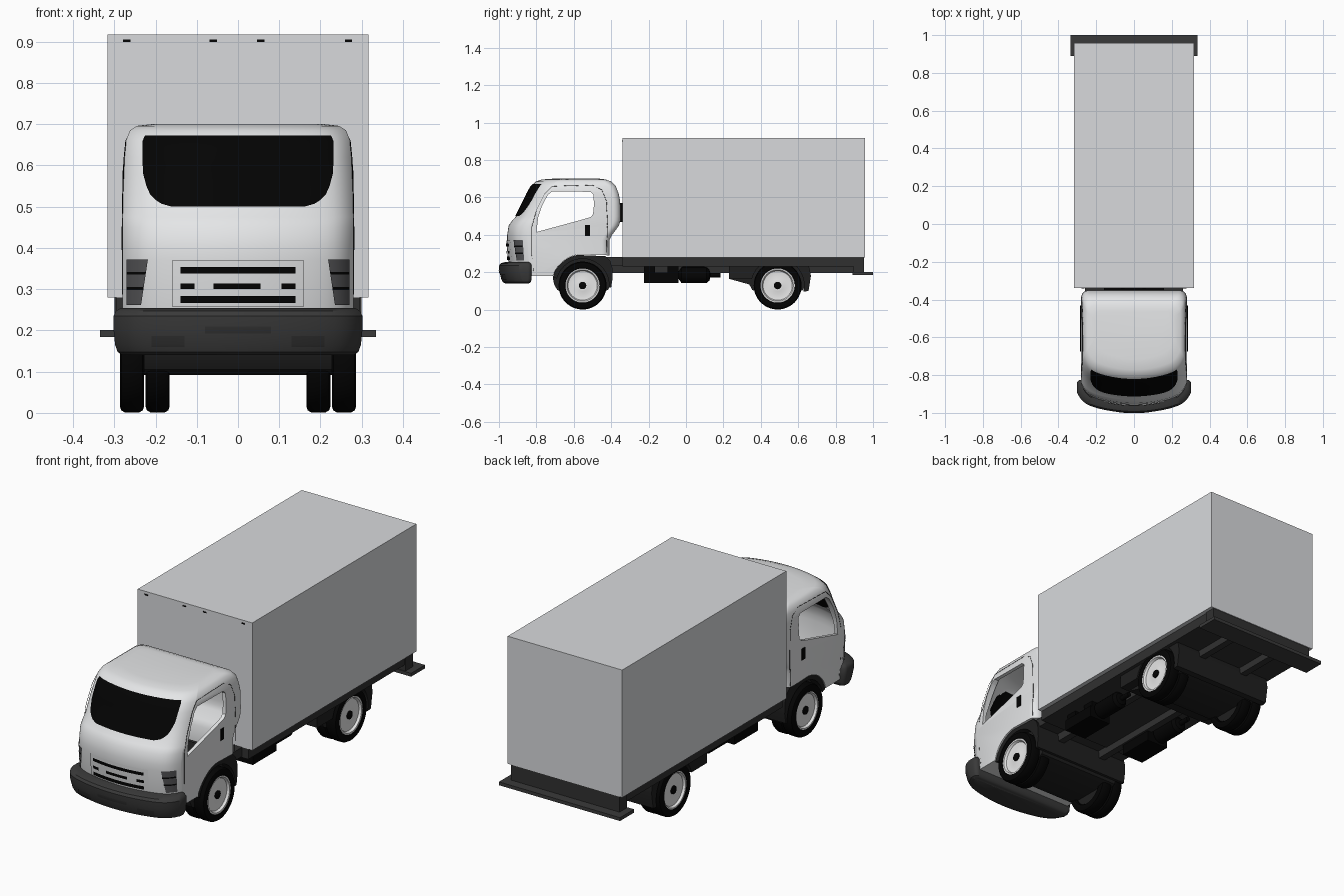
import bpy, bmesh, math

if "Cube" in bpy.data.objects:
    bpy.data.objects.remove(bpy.data.objects["Cube"])

def mat(name, r, g, b):
    m = bpy.data.materials.new(name)
    m.diffuse_color = (r, g, b, 1)
    m.use_nodes = True
    m.node_tree.nodes["Principled BSDF"].inputs["Base Color"].default_value = m.diffuse_color
    return m

WHITE = mat("cab white", .79, .80, .81)
GREY = mat("cargo grey", .69, .70, .72)
RIM = mat("rim white", .82, .82, .82)
DARK = mat("bumper dark grey", .042, .042, .042)
FRAME = mat("chassis dark grey", .03, .03, .03)
GUARD = mat("mudguard near black", .014, .014, .014)
BLACK = mat("black", .001, .001, .001)
LAMP = mat("lamp grey", .09, .09, .095)

def finish(name, bm, m, angle=None, recalc=True):
    if recalc:
        bmesh.ops.recalc_face_normals(bm, faces=bm.faces)
    me = bpy.data.meshes.new(name)
    bm.to_mesh(me)
    bm.free()
    ob = bpy.data.objects.new(name, me)
    bpy.context.collection.objects.link(ob)
    me.materials.append(m)
    bpy.ops.object.select_all(action='DESELECT')
    ob.select_set(True)
    bpy.context.view_layer.objects.active = ob
    if angle:
        bpy.ops.object.shade_smooth_by_angle(angle=math.radians(angle))
    return ob

def box(name, x, y, z, m):
    bm = bmesh.new()
    bmesh.ops.create_cube(bm, size=1)
    for v in bm.verts:
        for i, (a, b) in enumerate((x, y, z)):
            v.co[i] = (a + b) / 2 + v.co[i] * (b - a)
    return finish(name, bm, m)

def prism(name, yz, x0, x1, m, angle=None):
    bm = bmesh.new()
    a = [bm.verts.new((x0, y, z)) for y, z in yz]
    b = [bm.verts.new((x1, y, z)) for y, z in yz]
    bm.faces.new(a)
    bm.faces.new(b[::-1])
    for i in range(len(a)):
        j = (i + 1) % len(a)
        bm.faces.new((a[j], a[i], b[i], b[j]))
    return finish(name, bm, m, angle)

def lathe(name, prof, centre, m, n=48, axis='X', closed=False):
    """Turn (radius, offset) points about the x or y axis."""
    bm = bmesh.new()
    rings = []
    for r, h in prof:
        ring = []
        for i in range(n):
            t = 2 * math.pi * i / n
            c, s = r * math.cos(t), r * math.sin(t)
            p = (h, c, s) if axis == 'X' else (c, h, s)
            ring.append(bm.verts.new([p[k] + centre[k] for k in range(3)]))
        rings.append(ring)
    pairs = list(zip(rings, rings[1:]))
    if closed:
        pairs.append((rings[-1], rings[0]))
    else:
        bm.faces.new(rings[0])
        bm.faces.new(rings[-1])
    for a, b in pairs:
        for i in range(n):
            j = (i + 1) % n
            bm.faces.new((a[i], a[j], b[j], b[i]))
    return finish(name, bm, m, 35)

def arc(cy, cz, r, a0, a1, n=16):
    ts = [math.radians(a0 + (a1 - a0) * i / n) for i in range(n + 1)]
    return [(cy + r * math.cos(t), cz + r * math.sin(t)) for t in ts]

# Bowed-front body: levels of (z, front y, back y, half width)
def bow(u):
    return .06 * u ** 2 + .05 * abs(u) ** 12

def loft(name, levels, m, r=.04):
    bm = bmesh.new()
    rings = []
    for z, yf, yb, w in levels:
        us = [math.sin(math.pi / 2 * (i / 16 - 1)) for i in range(33)]
        pts = [(u * w, yf + bow(u)) for u in us]
        back = arc(w - r, yb - r, r, 0, 90, 6)
        pts += back + [(-x, y) for x, y in back[::-1]]
        rings.append([bm.verts.new((x, y, z)) for x, y in pts])
    bm.faces.new(rings[0][::-1])
    bm.faces.new(rings[-1])
    for a, b in zip(rings, rings[1:]):
        for i in range(len(a)):
            j = (i + 1) % len(a)
            bm.faces.new((a[i], a[j], b[j], b[i]))
    return finish(name, bm, m, 35)

CAB = [(.18, -.93, -.41, .275), (.26, -.948, -.41, .28), (.37, -.956, -.41, .28),
       (.40, -.956, -.395, .28), (.45, -.948, -.358, .28), (.475, -.93, -.351, .28),
       (.50, -.908, -.35, .28), (.58, -.868, -.352, .279), (.62, -.849, -.36, .276),
       (.66, -.827, -.375, .272), (.685, -.803, -.40, .262), (.696, -.772, -.43, .245),
       (.70, -.715, -.46, .21)]
INNER = [(.197 + (z - .18) * .93, yf + .022, yb - .018, w - .018) for z, yf, yb, w in CAB]
BUMPER = [(.14, -.965, -.84, .28), (.148, -.98, -.83, .292), (.165, -.988, -.825, .298),
          (.205, -.998, -.825, .302), (.235, -1, -.825, .302), (.247, -.992, -.83, .296),
          (.254, -.97, -.835, .285)]

def at(levels, z):
    for a, b in zip(levels, levels[1:]):
        if a[0] <= z <= b[0]:
            t = (z - a[0]) / (b[0] - a[0])
            return [p + (q - p) * t for p, q in zip(a, b)]

def front_plate(name, levels, rows, off, m, n=20):
    """Thin sheet following the bowed front; rows are (z, x0, x1)."""
    bm = bmesh.new()
    grid = []
    for z, x0, x1 in rows:
        _, yf, _, w = at(levels, z)
        xs = [x0 + (x1 - x0) * i / n for i in range(n + 1)]
        grid.append([bm.verts.new((x, yf + bow(x / w) - off, z)) for x in xs])
    for a, b in zip(grid, grid[1:]):
        for i in range(n):
            bm.faces.new((a[i], a[i + 1], b[i + 1], b[i]))
    return finish(name, bm, m, 35, recalc=False)

# Cab: hollow, with open side windows and wheel arches
FY, RY, WZ = -.553, .49, .13
cab = loft("cab", CAB, WHITE)
hollow = loft("hollow_cutter", INNER, WHITE, .03)
window = prism("window_cutter", [(-.80, .415), (-.56, .48), (-.51, .495), (-.497, .51),
               (-.492, .56), (-.495, .615), (-.51, .63), (-.715, .632), (-.738, .615),
               (-.77, .555), (-.79, .495)], -.5, .5, WHITE)
arch = prism("arch_cutter", arc(FY, WZ, .166, 165, 95) +
             [(-.3, .287), (-.3, .05), (-.72, .05)], -.5, .5, WHITE)
bpy.context.view_layer.objects.active = cab
for cutter in (hollow, window, arch):
    whole = cab.data.copy()
    for solver in ('MANIFOLD', 'EXACT', 'FLOAT'):
        b = cab.modifiers.new("cut", 'BOOLEAN')
        b.operation, b.solver, b.object = 'DIFFERENCE', solver, cutter
        bpy.context.view_layer.update()
        try:
            bpy.ops.object.modifier_apply(modifier=b.name)
        except RuntimeError:
            cab.modifiers.clear()
        if len(cab.data.vertices) not in (0, len(whole.vertices)):
            break
        cab.data = whole.copy()
for cutter in (hollow, window, arch):
    bpy.data.objects.remove(cutter)
cab.select_set(True)
bpy.ops.object.shade_smooth_by_angle(angle=math.radians(35))

# Windscreen (outside and inside), grille and headlamps
ws = [(.50, .16), (.507, .185), (.515, .198), (.53, .213), (.55, .222), (.58, .23),
      (.60, .231), (.62, .231), (.64, .231), (.66, .231), (.672, .226)]
front_plate("windscreen", CAB, [(z, -x, x) for z, x in ws], .005, BLACK, 32)
front_plate("windscreen_inside", CAB, [(z, -x, x) for z, x in ws[:-1]], -.034, BLACK, 32)
front_plate("grille_panel", CAB, [(z, -.16, .16) for z in (.258, .26, .37)], .004, WHITE)
slots = [(.338, .354, -.14, .14), (.300, .314, -.06, .055), (.300, .314, -.14, -.105),
         (.300, .314, .105, .14), (.266, .283, -.14, .14)]
for z0, z1, x0, x1 in slots:
    front_plate("grille_slot", CAB, [(z0, x0, x1), (z1, x0, x1)], .008, BLACK)
for s in (-1, 1):
    for nm, zs, off, m in (("headlamp", (.262, .30, .34, .372), .005, LAMP),
                           ("headlamp_band", (.298, .305), .008, BLACK),
                           ("headlamp_band", (.335, .342), .008, BLACK)):
        rows = [(z, *sorted((s * (.235 - (z - .262) * .15), s * .270))) for z in zs]
        front_plate(nm, CAB, rows, off, m)
    # Door seam and handle
    seam = [(-.815, .20), (-.825, .30), (-.825, .44), (-.80, .53), (-.755, .62), (-.715, .66),
            (-.50, .665), (-.45, .64), (-.425, .58), (-.42, .45), (-.425, .30)]
    cu = bpy.data.curves.new("door_seam", 'CURVE')
    cu.dimensions, cu.bevel_depth, cu.bevel_resolution = '3D', .0012, 0
    sp = cu.splines.new('POLY')
    sp.points.add(len(seam) - 1)
    for p, (y, z) in zip(sp.points, seam):
        p.co = (s * at(CAB, z)[3], y, z, 1)
    cu.materials.append(BLACK)
    bpy.context.collection.objects.link(bpy.data.objects.new("door_seam", cu))
    box("door_handle", sorted((s * .275, s * .283)), (-.54, -.513), (.395, .452), BLACK)

# Front bumper with number plate recess and fog lamps
loft("front_bumper", BUMPER, DARK, .02)
front_plate("plate_recess", BUMPER, [(z, -.08, .08) for z in (.193, .205, .21)], .003, FRAME)
for x0, x1 in ((-.21, -.13), (.13, .21)):
    front_plate("fog_lamp", BUMPER, [(z, x0, x1) for z in (.16, .165, .187)], .003, FRAME)

# Cargo box and marker lamps
box("cargo_box", (-.317, .317), (-.34, .957), (.28, .918), GREY)
for x in (-.27, -.06, .055, .268):
    box("marker_lamp", (x - .009, x + .009), (-.342, -.338), (.899, .905), BLACK)
box("cab_rear_bracket", (-.16, .16), (-.352, -.338), (.47, .57), BLACK)

# Chassis, mudguards and rear step
box("chassis_floor", (-.295, .295), (-.34, .953), (.23, .281), FRAME)
box("chassis_front", (-.26, .26), (-.43, -.33), (.235, .281), FRAME)
box("rear_panel", (-.30, .30), (.895, .953), (.20, .281), FRAME)
box("rear_step", (-.335, .335), (.89, 1.0), (.184, .201), DARK)
for s in (-1, 1):
    box("frame_rail", sorted((s * .11, s * .145)), (-.80, .92), (.195, .25), FRAME)

def underside(y):
    return [(y + .152, .135), (y + .135, .105), (y + .10, .092), (y - .10, .092),
            (y - .135, .105), (y - .152, .135)]

front_out = arc(FY, WZ, .165, 165, 100) + [(-.43, .286), (-.405, .26), (-.393, .22), (-.392, .17)]
rear_out = [(.23, .165), (.23, .279), (.60, .279), (.635, .262), (.66, .225), (.668, .18)]
prism("front_mudguard", front_out + [(-.40, .12)] + arc(FY, WZ, .142, -5, 165),
      -.272, .272, GUARD, 35)
prism("rear_mudguard", rear_out + [(.655, .10)] + arc(RY, WZ, .142, -14, 166),
      -.277, .277, GUARD, 35)
# Filled wheel tubs between the wheels
prism("front_wheel_tub", front_out + underside(FY), -.228, .228, GUARD, 40)
prism("rear_wheel_tub", rear_out[1:] + underside(RY) + rear_out[:1], -.228, .228, GUARD, 40)

# Wheels and hubs
TYRE = [(.09, -.028), (.114, -.029), (.123, -.026), (.128, -.017), (.128, .017),
        (.123, .026), (.114, .029), (.094, .028), (.089, .022)]
DISC = [(.092, -.02), (.092, .026), (.084, .025), (.078, .014), (.048, .010), (.03, .015), (.02, .015)]
for s in (-1, 1):
    for y in (FY, RY):
        c = (s * .257, y, .129)
        lathe("tyre", TYRE, c, BLACK, closed=True)
        lathe("rim", [(r, s * h) for r, h in DISC], c, RIM)
        lathe("hub", [(.02, 0), (.02, s * .021), (.013, s * .025)], c, BLACK, 20)
        c = (s * .195, y, .129)
        lathe("inner_tyre", TYRE, c, BLACK, closed=True)
        lathe("inner_rim", [(.092, -.015), (.092, .015)], c, GUARD)
    # Tanks under the floor
    box("battery_box", sorted((s * .12, s * .24)), (-.225, -.04), (.143, .20), BLACK)
    for y0, y1 in ((-.225, -.165), (-.10, -.04)):
        box("battery_bracket", sorted((s * .13, s * .23)), (y0, y1), (.195, .24), BLACK)
    c = (s * .185, 0, .185)
    lathe("silencer", [(.02, -.04), (.034, -.03), (.042, -.025), (.042, .11), (.03, .125), (.012, .13),
                       (.012, .185)], c, BLACK, 24, 'Y')
    box("silencer_hanger", sorted((s * .175, s * .195)), (-.02, .10), (.20, .245), BLACK)
